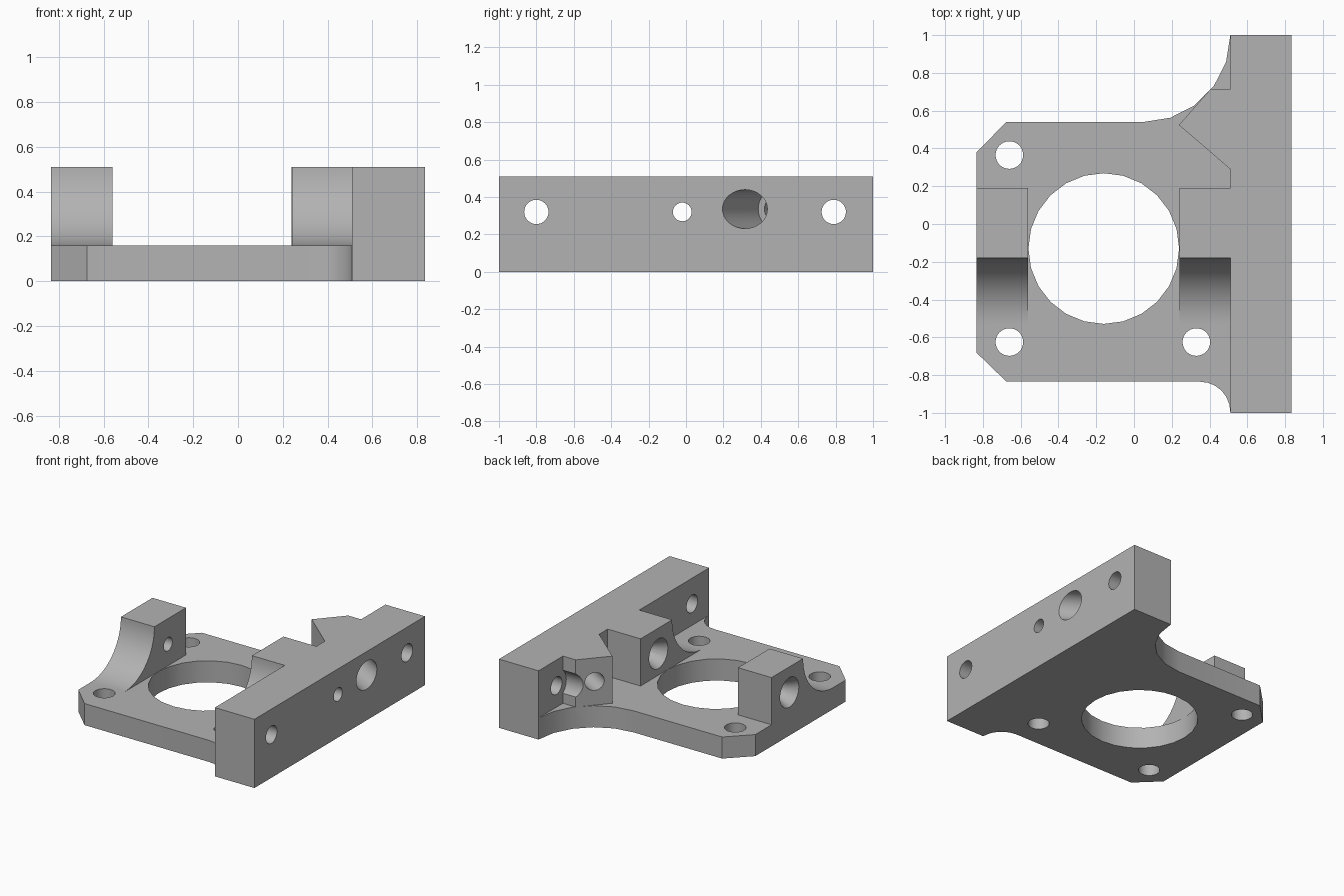
import bpy
import bmesh
from math import cos, sin, radians
from mathutils import Vector, Matrix

cube = bpy.data.objects.get("Cube")
if cube:
    bpy.data.objects.remove(cube, do_unlink=True)

grey = bpy.data.materials.new("plain grey")
grey.use_nodes = True
tone = (0.45, 0.45, 0.45, 1)
grey.diffuse_color = tone
grey.node_tree.nodes["Principled BSDF"].inputs["Base Color"].default_value = tone

HEIGHT, PLATE, BAR_X, EDGE = 0.51, 0.16, 0.51, 0.835
HOLE_Z = 0.32


def finish(bm, name):
    bmesh.ops.recalc_face_normals(bm, faces=bm.faces)
    mesh = bpy.data.meshes.new(name)
    bm.to_mesh(mesh)
    bm.free()
    mesh.materials.append(grey)
    ob = bpy.data.objects.new(name, mesh)
    bpy.context.collection.objects.link(ob)
    return ob


def prism(name, points, low, high, axis="z"):
    """Extrude an outline along z (x, y points) or along x (y, z points)."""
    bm = bmesh.new()
    place = (lambda a, b: (a, b, low)) if axis == "z" else (lambda a, b: (low, a, b))
    face = bm.faces.new([bm.verts.new(place(a, b)) for a, b in points])
    push = Vector((0, 0, high - low)) if axis == "z" else Vector((high - low, 0, 0))
    new = bmesh.ops.extrude_face_region(bm, geom=[face])["geom"]
    bmesh.ops.translate(bm, vec=push, verts=[v for v in new if isinstance(v, bmesh.types.BMVert)])
    return finish(bm, name)


def rod(name, start, end, r1, r2=None, sides=32):
    """Cylinder or cone between two points."""
    start, end = Vector(start), Vector(end)
    line = end - start
    turn = line.to_track_quat("Z", "Y").to_matrix().to_4x4()
    bm = bmesh.new()
    bmesh.ops.create_cone(bm, cap_ends=True, segments=sides, radius1=r1,
                          radius2=r1 if r2 is None else r2, depth=line.length,
                          matrix=Matrix.Translation((start + end) / 2) @ turn)
    return finish(bm, name)


def arc(cx, cy, r, start, end, steps):
    angles = [radians(start + (end - start) * i / steps) for i in range(steps + 1)]
    return [(cx + r * cos(a), cy + r * sin(a)) for a in angles]


def combine(body, tool, operation):
    mod = body.modifiers.new(operation, "BOOLEAN")
    mod.operation, mod.solver, mod.object = operation, "EXACT", tool
    bpy.context.view_layer.objects.active = body
    bpy.ops.object.modifier_apply(modifier=mod.name)
    bpy.data.objects.remove(tool, do_unlink=True)


# Upright mounting bar
body = prism("mounting_bracket", [(BAR_X, -1), (EDGE, -1), (EDGE, 1), (BAR_X, 1)], 0, HEIGHT)

# Base plate with chamfered corners and curved flares into the bar
outline = [(-EDGE, 0.38), (-EDGE, -0.68), (-0.675, -0.835)]
outline += arc(0.35, -0.995, 0.16, 90, 0, 6)
outline += [(BAR_X, -1), (0.6, -1), (0.6, 1)]
outline += arc(0.05, 1.0, 0.46, 0, -90, 5)
outline += [(-0.675, 0.54)]
combine(body, prism("base_plate", outline, 0, PLATE), "UNION")

# Pair of clamp blocks with a concave front
profile = [(-0.53, 0.1), (0.19, 0.1), (0.19, HEIGHT)]
profile += arc(-0.53, HEIGHT, 0.35, 0, -90, 20)
for name, x1, x2 in (("left_block", 0.24, 0.6), ("right_block", -EDGE, -0.56)):
    combine(body, prism(name, profile, x1, x2, "x"), "UNION")

# Angled lug behind the clamp block
lug = [(0.6, 0.29), (BAR_X, 0.29), (0.238, 0.524), (0.405, 0.714), (0.6, 0.714)]
combine(body, prism("angled_lug", lug, 0.15, HEIGHT), "UNION")

# Clearance groove beside the lug
combine(body, rod("groove", (0.2, 0.79, HOLE_Z), (BAR_X, 0.79, HOLE_Z), 0.115), "DIFFERENCE")

# Central opening and plate screw holes
combine(body, rod("opening", (-0.16, -0.13, -0.1), (-0.16, -0.13, 0.3), 0.399, sides=24), "DIFFERENCE")
for x, y in ((-0.66, 0.365), (-0.66, -0.625), (0.33, -0.625)):
    combine(body, rod("screw_hole", (x, y, -0.1), (x, y, 0.3), 0.073), "DIFFERENCE")

# Bar screw holes
for y in (-0.8, 0.79):
    combine(body, rod("bar_hole", (0.4, y, HOLE_Z), (1, y, HOLE_Z), 0.065), "DIFFERENCE")

# Cross bore with a countersink on each clamp block
combine(body, rod("cross_bore", (-1, -0.02, HOLE_Z), (1, -0.02, HOLE_Z), 0.05), "DIFFERENCE")
for x in (-EDGE, 0.24):
    combine(body, rod("countersink", (x - 0.01, -0.02, HOLE_Z), (x + 0.12, -0.02, HOLE_Z),
                      0.115, 0.049), "DIFFERENCE")

# Slanted hole through bar and lug, wider on the bar side
mouth, exit_point = Vector((EDGE, 0.315, 0.335)), Vector((0.32, 0.615, 0.335))
way = (exit_point - mouth).normalized()
combine(body, rod("slanted_hole", mouth - way * 0.2, exit_point + way * 0.1, 0.066), "DIFFERENCE")
combine(body, rod("slanted_recess", mouth - way * 0.2, mouth + way * 0.32, 0.104), "DIFFERENCE")

# Smooth curves, sharp edges
bpy.ops.object.select_all(action="DESELECT")
body.select_set(True)
bpy.context.view_layer.objects.active = body
bpy.ops.object.shade_smooth_by_angle(angle=radians(30))
